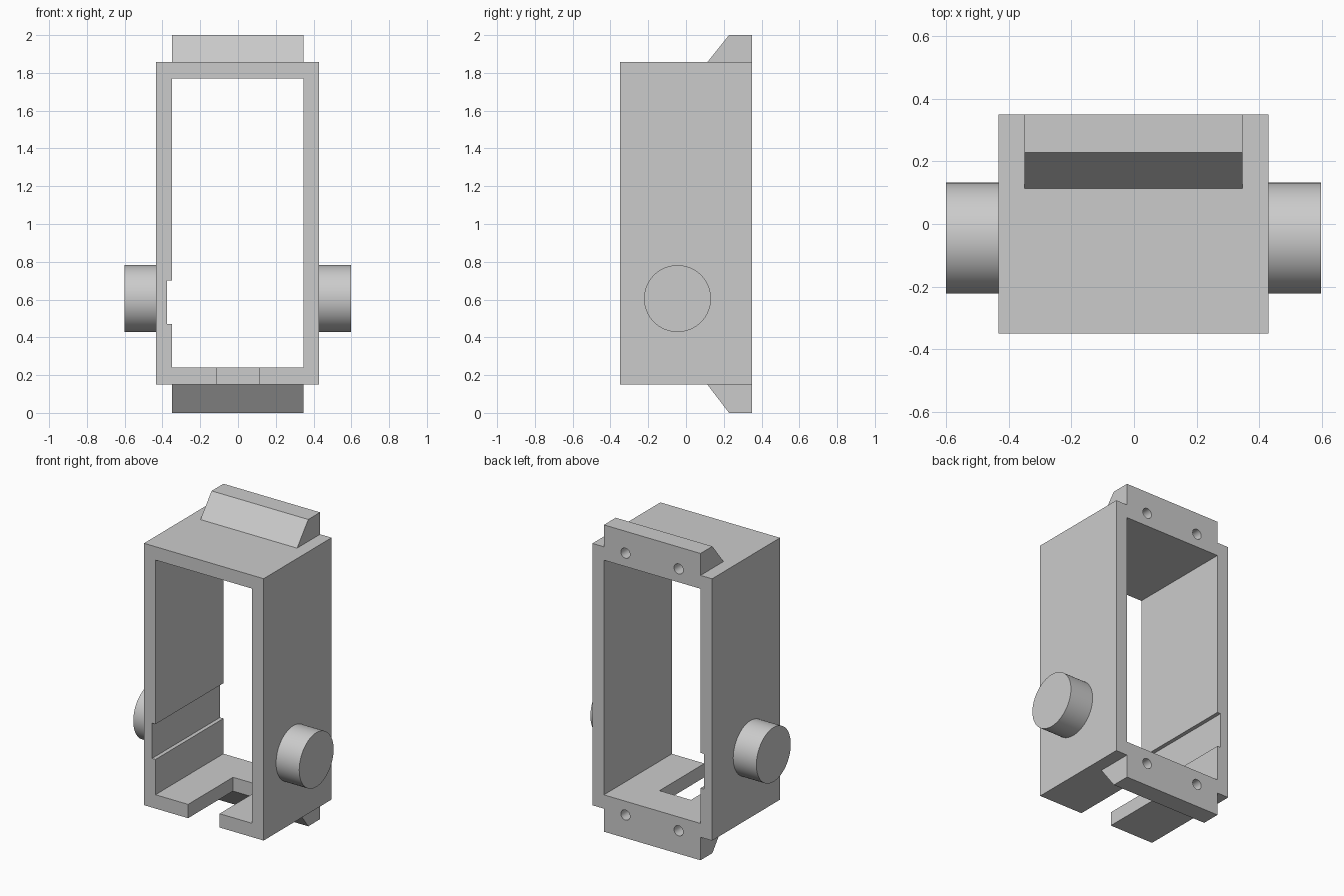
import bpy
import bmesh
import math
from mathutils import Matrix, Vector

if "Cube" in bpy.data.objects:
    bpy.data.objects.remove(bpy.data.objects["Cube"])

grey = bpy.data.materials.new("plain grey")
grey.use_nodes = True
grey.diffuse_color = (0.6, 0.6, 0.6, 1)
grey.node_tree.nodes["Principled BSDF"].inputs["Base Color"].default_value = (0.6, 0.6, 0.6, 1)

BACK = 0.35
BOTTOM, TOP = 0.15, 1.857
X_MIN, X_MAX = -0.433, 0.43
IN_MIN, IN_MAX = -0.35, 0.347


def finish(name, bm):
    bmesh.ops.recalc_face_normals(bm, faces=bm.faces)
    mesh = bpy.data.meshes.new(name)
    bm.to_mesh(mesh)
    bm.free()
    mesh.materials.append(grey)
    obj = bpy.data.objects.new(name, mesh)
    bpy.context.collection.objects.link(obj)
    return obj


def box(name, low, high):
    low, high = Vector(low), Vector(high)
    bm = bmesh.new()
    bmesh.ops.create_cube(bm, size=1, matrix=Matrix.Translation((low + high) / 2)
                          @ Matrix.Diagonal((*(high - low), 1)))
    return finish(name, bm)


def cylinder(name, centre, radius, depth, axis, sides):
    turn = Matrix.Rotation(math.pi / 2, 4, "Y" if axis == "X" else "X")
    bm = bmesh.new()
    bmesh.ops.create_cone(bm, cap_ends=True, segments=sides, radius1=radius, radius2=radius,
                          depth=depth, matrix=Matrix.Translation(centre) @ turn)
    return finish(name, bm)


def extrude_x(name, profile, x0, x1):
    bm = bmesh.new()
    face = bm.faces.new([bm.verts.new((x0, y, z)) for y, z in profile])
    out = bmesh.ops.extrude_face_region(bm, geom=[face])
    verts = [v for v in out["geom"] if isinstance(v, bmesh.types.BMVert)]
    bmesh.ops.translate(bm, verts=verts, vec=(x1 - x0, 0, 0))
    return finish(name, bm)


def activate(obj):
    bpy.ops.object.select_all(action="DESELECT")
    obj.select_set(True)
    bpy.context.view_layer.objects.active = obj


def cut(obj, cutters):
    activate(obj)
    for cutter in cutters:
        mod = obj.modifiers.new("cut", "BOOLEAN")
        mod.operation = "DIFFERENCE"
        mod.solver = "EXACT"
        mod.object = cutter
        bpy.ops.object.modifier_apply(modifier=mod.name)


def smooth(obj):
    activate(obj)
    bpy.ops.object.shade_smooth_by_angle(angle=math.radians(30))


# Open rectangular frame with a side groove and a slot in its floor
frame = box("frame", (X_MIN, -BACK, BOTTOM), (X_MAX, BACK, TOP))
opening = box("opening_cutter", (IN_MIN, -1, 0.24), (IN_MAX, 1, 1.77))
groove = box("groove_cutter", (-0.375, -1, 0.47), (0, 1, 0.70))
slot = box("slot_cutter", (-0.115, -1, 0), (0.112, 0.113, 0.5))

# Screw holes in the back, half in the frame and half in the lips
holes = [cylinder("hole_cutter", (x, BACK, z), 0.033, 0.4, "Y", 24)
         for x in (-0.192, 0.192) for z in (BOTTOM, TOP)]

# Wedge-shaped lips above and below the frame
lips = []
for name, base, tip in (("top_lip", TOP, 2.0), ("bottom_lip", BOTTOM, 0.0)):
    profile = [(0.113, base), (0.228, tip), (BACK, tip), (BACK, base)]
    lips.append(extrude_x(name, profile, IN_MIN, IN_MAX))

cut(frame, [opening, groove, slot] + holes)
for index, lip in enumerate(lips):
    cut(lip, [h for h in holes if (h.data.vertices[0].co.z > 1) == (index == 0)])
for part in [frame] + lips:
    smooth(part)
for cutter in [opening, groove, slot] + holes:
    bpy.data.objects.remove(cutter)

# Round pivot pegs on both sides
for name, x0, x1 in (("left_peg", X_MAX, 0.597), ("right_peg", -0.6, X_MIN)):
    smooth(cylinder(name, ((x0 + x1) / 2, -0.045, 0.605), 0.177, x1 - x0, "X", 64))
